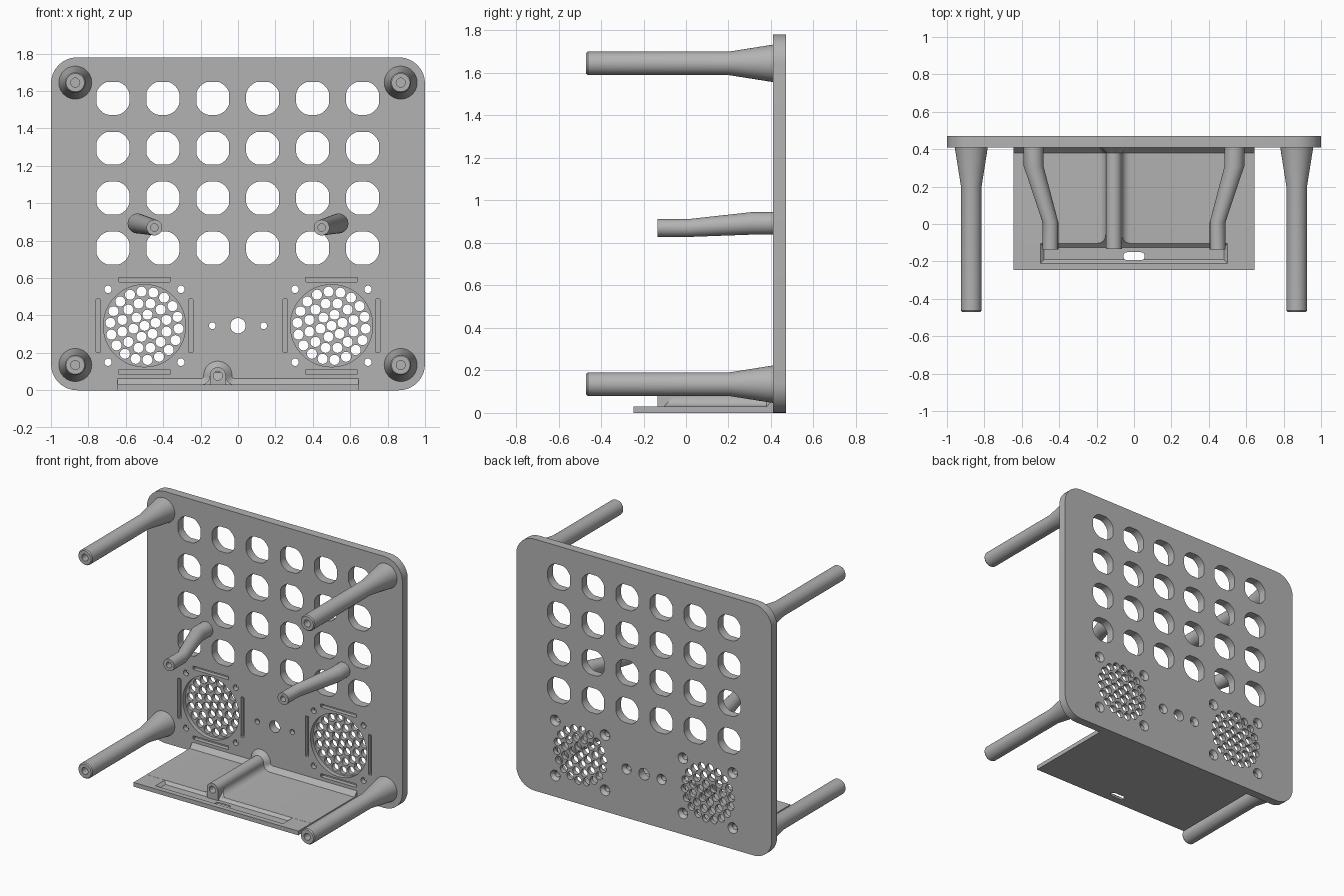
import bpy, bmesh
from math import pi, sin, cos, radians

if "Cube" in bpy.data.objects:
    bpy.data.objects.remove(bpy.data.objects["Cube"])

grey = bpy.data.materials.new("plain grey")
grey.use_nodes = True
grey.diffuse_color = (0.45, 0.45, 0.45, 1)
grey.node_tree.nodes["Principled BSDF"].inputs["Base Color"].default_value = (0.45, 0.45, 0.45, 1)

FRONT, BACK, POCKET = 0.41, 0.47, 0.44   # plate faces and pocket floor


def circle(x, z, r, y, n=32, clip=9):
    """Ring facing the front; clip flattens its four sides."""
    pts = []
    for i in range(n):
        a = 2 * pi * i / n
        u, v = r * cos(a), r * sin(a)
        pts.append((x + max(-clip, min(clip, u)), y, z + max(-clip, min(clip, v))))
    return pts


def rounded(x, z, hx, hz, r, y, n=8):
    """Rounded rectangle ring facing the front."""
    pts = []
    for q, (sx, sz) in enumerate([(1, 1), (-1, 1), (-1, -1), (1, -1)]):
        for i in range(n + 1):
            a = pi / 2 * (q + i / n)
            pts.append((x + sx * (hx - r) + r * cos(a), y, z + sz * (hz - r) + r * sin(a)))
    return pts


def box_ring(x0, x1, y0, y1, z):
    return [(x0, y0, z), (x1, y0, z), (x1, y1, z), (x0, y1, z)]


def loft(bm, rings):
    """Solid through matching rings, capped at both ends."""
    loops = [[bm.verts.new(p) for p in ring] for ring in rings]
    for a, b in zip(loops, loops[1:]):
        for i in range(len(a)):
            j = (i + 1) % len(a)
            bm.faces.new((a[i], a[j], b[j], b[i]))
    bm.faces.new(loops[0])
    bm.faces.new(loops[-1][::-1])


def build(name, solids):
    bm = bmesh.new()
    for rings in solids:
        loft(bm, rings)
    bmesh.ops.recalc_face_normals(bm, faces=bm.faces)
    mesh = bpy.data.meshes.new(name)
    bm.to_mesh(mesh)
    bm.free()
    mesh.materials.append(grey)
    ob = bpy.data.objects.new(name, mesh)
    bpy.context.collection.objects.link(ob)
    return ob


def activate(ob):
    bpy.ops.object.select_all(action='DESELECT')
    ob.select_set(True)
    bpy.context.view_layer.objects.active = ob


def cut(ob, solids):
    cutter = build("cutter", solids)
    cutter.hide_render = True
    mod = ob.modifiers.new("cut", 'BOOLEAN')
    mod.operation, mod.solver, mod.object = 'DIFFERENCE', 'EXACT', cutter
    activate(ob)
    bpy.ops.object.modifier_apply(modifier=mod.name)
    bpy.data.objects.remove(cutter)


def smooth(ob):
    activate(ob)
    bpy.ops.object.shade_smooth_by_angle(angle=radians(30))


def through(x, z, r, n=20, clip=9):
    return [circle(x, z, r, y, n, clip) for y in (FRONT - 0.05, BACK + 0.05)]


def countersunk(x, z, r, wide):
    return [circle(x, z, r, FRONT - 0.05, 20), circle(x, z, r, BACK - 0.025, 20),
            circle(x, z, wide, BACK, 20), circle(x, z, wide, BACK + 0.05, 20)]


def slot(x, z, hx, hz):
    return [rounded(x, z, hx, hz, 0.003, y, 1) for y in (FRONT - 0.05, POCKET)]


# Back plate
plate = build("back_plate", [[rounded(0, 0.89, 1, 0.89, 0.14, y) for y in (FRONT, BACK)]])

# Fan recesses and the slots framing them
fan_z = 0.345
pockets, holes = [], []
for fx in (-0.5, 0.5):
    pockets.append([circle(fx, fan_z, 0.22, y, 48) for y in (FRONT - 0.05, POCKET)])
    for s in (-1, 1):
        pockets.append(slot(fx, fan_z + s * 0.247, 0.14, 0.012))
        pockets.append(slot(fx + s * 0.247, fan_z, 0.012, 0.142))
        for t in (-1, 1):
            holes.append(countersunk(fx + s * 0.195, fan_z + t * 0.195, 0.02, 0.038))
    # Grille of concentric rings of holes
    holes.append(through(fx, fan_z, 0.027))
    for k in (1, 2, 3):
        for i in range(6 * k):
            a = radians(15) + 2 * pi * i / (6 * k)
            holes.append(through(fx + 0.061 * k * cos(a), fan_z + 0.061 * k * sin(a), 0.027))

# Centre holes and the grid of large vents
holes.append(through(0, fan_z, 0.041, 32))
for s in (-1, 1):
    holes.append(countersunk(s * 0.137, fan_z, 0.018, 0.036))
for row in range(4):
    for col in range(6):
        holes.append(through(-0.669 + 0.267 * col, 0.76 + 0.267 * row, 0.093, 48, 0.088))
cut(plate, pockets)
cut(plate, holes)
smooth(plate)

# Corner legs with a screw hole in each tip
for side, x in (("right", -0.87), ("left", 0.87)):
    for level, z in (("lower", 0.135), ("upper", 1.645)):
        profile = [(0.024, -0.36), (0.024, -0.47), (0.049, -0.47), (0.055, -0.462),
                   (0.055, 0.2), (0.089, FRONT + 0.005)]
        smooth(build(f"{level}_{side}_leg", [[circle(x, z, r, y, 40) for r, y in profile]]))

# Bent posts in the middle
for side, s in (("right", -1), ("left", 1)):
    path = [(0.447, 0.87, 0.02, -0.05), (0.447, 0.87, 0.02, -0.135), (0.447, 0.87, 0.042, -0.135),
            (0.447, 0.87, 0.042, 0.01), (0.537, 0.892, 0.053, 0.31), (0.537, 0.892, 0.053, FRONT + 0.005)]
    smooth(build(f"{side}_bent_post", [[circle(s * x, z, r, y, 36) for x, z, r, y in path]]))

# Tray with a sloped pocket and a small through slot
tray = build("tray", [[box_ring(-0.645, 0.645, -0.247, FRONT + 0.005, z) for z in (0, 0.03)]])
cut(tray, [[box_ring(-0.48, 0.48, -0.19, -0.125, 0.012),
            box_ring(-0.5, 0.5, -0.21, -0.105, 0.03),
            box_ring(-0.5, 0.5, -0.21, -0.105, 0.06)]])
flat_slot = rounded(0, -0.172, 0.057, 0.021, 0.02, 0)
cut(tray, [[[(x, y, z) for x, _, y in flat_slot] for z in (-0.05, 0.05)]])
smooth(tray)

# Rib on the tray, with a screw hole in its front
RIB_X, RIB_R, RIB_Z = -0.108, 0.043, 0.08


def arch(r, y, base):
    top = [(RIB_X + r * cos(pi * i / 16), y, RIB_Z + r * sin(pi * i / 16)) for i in range(17)]
    return top + [(RIB_X - r, y, base), (RIB_X + r, y, base)]


rib = build("tray_rib", [[arch(RIB_R, y, 0.01) for y in (-0.133, FRONT + 0.005)]])
cut(rib, [[circle(RIB_X, 0.078, 0.024, y, 24) for y in (-0.2, -0.04)]])
smooth(rib)


# Fillets beside the rib, flaring out where the tray meets the plate
def flare(d, lean, y):
    f, r, floor = 0.045 - d, RIB_R + d, 0.0305 + d
    half = [(0.645 + (-RIB_X), floor)]
    half += [(r + f - f * sin(pi / 2 * i / 6), floor + f - f * cos(pi / 2 * i / 6)) for i in range(7)]
    half += [(r * cos(pi / 2 * i / 8), RIB_Z + r * sin(pi / 2 * i / 8)) for i in range(9)]
    line = [(RIB_X + u, z) for u, z in half]
    line += [(max(-0.645, RIB_X - u), z) for u, z in half[-2::-1]]
    line += [(-0.645, 0.015), (0.645, 0.015)]
    return [(x, y + lean * (z - 0.03), z) for x, z in line]


smooth(build("rib_fillet", [[flare(0, 1, -0.104), flare(0, 0, 0.38), flare(0.035, 0, FRONT + 0.002)]]))
